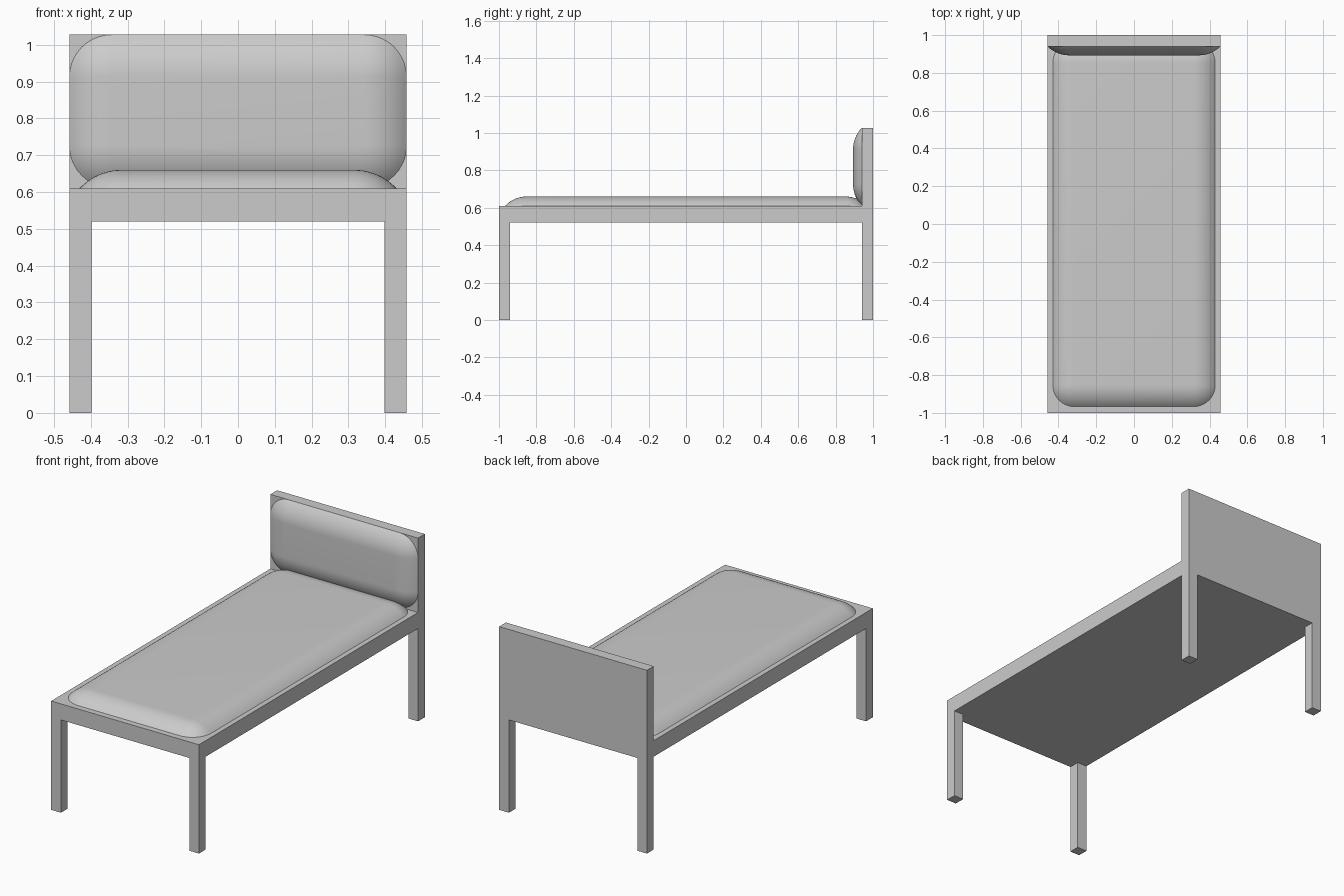
import bpy, bmesh
from math import sin, cos, pi, asin, sqrt
from mathutils import Matrix, Vector

if "Cube" in bpy.data.objects:
    bpy.data.objects.remove(bpy.data.objects["Cube"])


def box(name, x0, x1, y0, y1, z0, z1):
    bm = bmesh.new()
    bmesh.ops.create_cube(bm, size=1)
    bm.transform(Matrix.Translation(((x0 + x1) / 2, (y0 + y1) / 2, (z0 + z1) / 2))
                 @ Matrix.Diagonal((x1 - x0, y1 - y0, z1 - z0, 1)))
    return finish(name, bm)


def finish(name, bm):
    bmesh.ops.recalc_face_normals(bm, faces=bm.faces)
    me = bpy.data.meshes.new(name)
    bm.to_mesh(me)
    bm.free()
    ob = bpy.data.objects.new(name, me)
    bpy.context.collection.objects.link(ob)
    return ob


def pad(name, hx, hy, d, h, matrix, sink=0.01, steps=10):
    """Soft pad: flat top with an arc-shaped, round-cornered border."""
    r = (d * d + h * h) / (2 * h)
    a_max = asin(d / r)
    levels = [(d, -sink)]
    levels += [(r * sin(a_max * i / steps), h - r + r * cos(a_max * i / steps))
               for i in range(steps, 0, -1)]
    bm = bmesh.new()
    rings = []
    for rad, z in levels:
        ring = []
        for q, (sx, sy) in enumerate(((1, 1), (-1, 1), (-1, -1), (1, -1))):
            for i in range(steps + 1):
                a = pi / 2 * (q + i / steps)
                ring.append(bm.verts.new((sx * (hx - d) + rad * cos(a),
                                          sy * (hy - d) + rad * sin(a), z)))
        rings.append(ring)
    # flat top inner rectangle, joined to the last ring
    top = []
    for sx, sy in ((1, 1), (-1, 1), (-1, -1), (1, -1)):
        v = bm.verts.new((sx * (hx - d), sy * (hy - d), h))
        top += [v] * (steps + 1)
    rings.append(top)
    n = len(top)
    for lo, hi in zip(rings, rings[1:]):
        for i in range(n):
            j = (i + 1) % n
            vs = list(dict.fromkeys((lo[i], lo[j], hi[j], hi[i])))
            bm.faces.new(vs)
    bm.faces.new(list(dict.fromkeys(top)))
    bm.faces.new(rings[0][::-1])
    bm.transform(matrix)
    ob = finish(name, bm)
    bpy.ops.object.select_all(action='DESELECT')
    ob.select_set(True)
    bpy.context.view_layer.objects.active = ob
    bpy.ops.object.shade_smooth_by_angle(angle=0.6)
    return ob


W, T = 0.458, 0.06

# bed platform and headboard
box("bed_frame", -W, W, -1, 1 - T, 0.52, 0.61)
box("headboard", -W, W, 1 - T, 1, 0.52, 1.027)

# four legs
for side, x in (("left", -W), ("right", W - T)):
    for end, y in (("front", -1), ("back", 1 - T)):
        box(f"{end}_{side}_leg", x, x + T, y, y + T, 0, 0.52)

# mattress, its far end tucked into the headboard
pad("mattress", 0.43, 0.967, 0.115, 0.05, Matrix.Translation((0, 0, 0.61)))

# headboard cushion, facing the front
pad("headboard_cushion", W, 0.208, 0.115, 0.047,
    Matrix.Translation((0, 1 - T, 0.819)) @ Matrix.Rotation(pi / 2, 4, 'X'))
